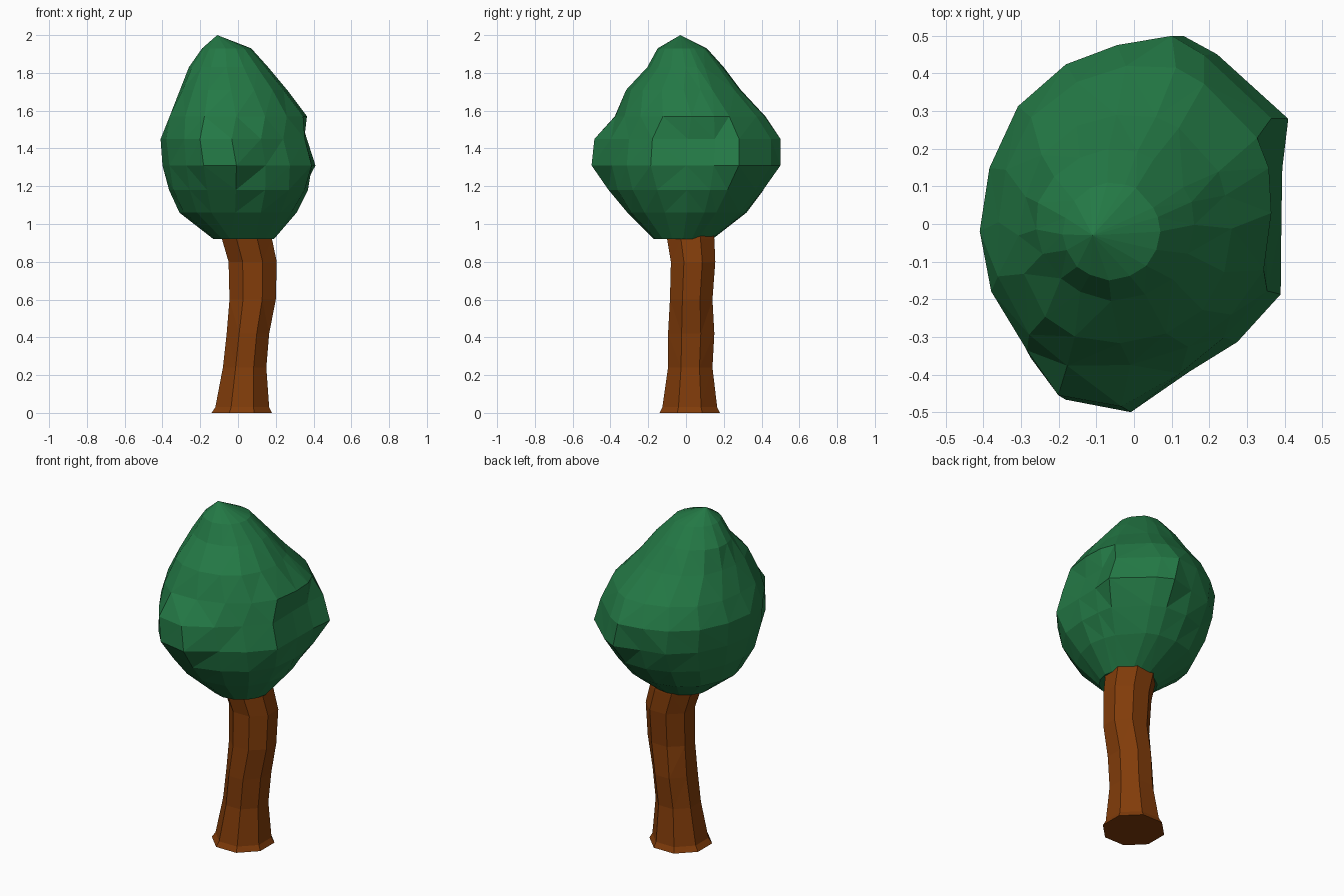
import bpy, bmesh, math, random
from mathutils import Vector

if "Cube" in bpy.data.objects:
    bpy.data.objects.remove(bpy.data.objects["Cube"])

random.seed(4)


def fit(points):
    """Stretch an outline to fill -1..1 in both directions."""
    xs, ys = zip(*points)
    return [((2 * x - max(xs) - min(xs)) / (max(xs) - min(xs)),
             (2 * y - max(ys) - min(ys)) / (max(ys) - min(ys))) for x, y in points]


def circle(n, phase=0.0):
    return fit([(math.cos(math.tau * i / n + phase), math.sin(math.tau * i / n + phase))
                for i in range(n)])


def loft(name, rings, shape, color, tip=None, jitter=0.0):
    """Loft rings (z, xmin, xmax, ymin, ymax); shape(z) gives the unit outline."""
    bm = bmesh.new()
    loops = []
    for z, x0, x1, y0, y1 in rings:
        loop = []
        for u, v in shape(z):
            k = 1 if max(abs(u), abs(v)) > 0.97 else 1 + random.uniform(-jitter, jitter)
            loop.append(bm.verts.new(((x0 + x1) / 2 + u * k * (x1 - x0) / 2,
                                      (y0 + y1) / 2 + v * k * (y1 - y0) / 2, z)))
        loops.append(loop)
    n = len(loops[0])
    for a, b in zip(loops, loops[1:]):
        for i in range(n):
            bm.faces.new((a[i], a[(i + 1) % n], b[(i + 1) % n], b[i]))
    bm.faces.new(loops[0][::-1])
    if tip:
        t = bm.verts.new(tip)
        for i in range(n):
            bm.faces.new((loops[-1][i], loops[-1][(i + 1) % n], t))
    else:
        bm.faces.new(loops[-1])
    bmesh.ops.triangulate(bm, faces=bm.faces[:])
    bmesh.ops.recalc_face_normals(bm, faces=bm.faces[:])
    mesh = bpy.data.meshes.new(name)
    bm.to_mesh(mesh)
    bm.free()
    mat = bpy.data.materials.new(name + "_material")
    mat.diffuse_color = color
    mat.use_nodes = True
    mat.node_tree.nodes["Principled BSDF"].inputs["Base Color"].default_value = mat.diffuse_color
    mesh.materials.append(mat)
    obj = bpy.data.objects.new(name, mesh)
    bpy.context.collection.objects.link(obj)
    return obj


# trunk: slightly bent octagonal column with a flared foot
octagon = circle(8, math.pi / 8)
loft("trunk", [
    (0.00, -0.14, 0.18, -0.14, 0.18),
    (0.03, -0.12, 0.165, -0.125, 0.165),
    (0.24, -0.08, 0.15, -0.095, 0.14),
    (0.42, -0.06, 0.165, -0.095, 0.15),
    (0.60, -0.045, 0.20, -0.085, 0.14),
    (0.80, -0.05, 0.205, -0.08, 0.155),
    (0.92, -0.085, 0.18, -0.10, 0.15),
    (1.00, -0.11, 0.16, -0.11, 0.14),
], lambda z: octagon, (0.22, 0.045, 0.003, 1))

# crown: lumpy egg, widest outline seen from above blended to round at the ends
wide = fit([(0.36, 0), (0.37, 0.14), (0.41, 0.285), (0.21, 0.45), (0.12, 0.5),
            (-0.03, 0.44), (-0.17, 0.41), (-0.30, 0.30), (-0.385, 0.14),
            (-0.41, -0.03), (-0.375, -0.19), (-0.28, -0.35), (-0.20, -0.485),
            (-0.02, -0.50), (0.13, -0.38), (0.25, -0.30), (0.38, -0.19)])
rounded = [tuple(Vector(p).normalized()) for p in wide]


def crown_outline(z):
    t = min(1.0, abs(z - 1.37) / 0.24)
    pts = fit([tuple(Vector(a).lerp(Vector(b), t)) for a, b in zip(wide, rounded)])
    # the upper crown is fuller towards the front left
    full = 0.3 if 1.5 < z < 1.65 else 0.12 if 1.65 < z < 1.8 else 0.0
    return [(u * (1 + full * u * v), v * (1 + full * u * v)) if u < 0 and v < 0 else (u, v)
            for u, v in pts]


loft("crown", [
    (0.92, -0.13, 0.19, -0.17, 0.14),
    (1.06, -0.31, 0.31, -0.31, 0.32),
    (1.18, -0.365, 0.37, -0.41, 0.41),
    (1.31, -0.40, 0.41, -0.50, 0.50),
    (1.45, -0.41, 0.365, -0.485, 0.50),
    (1.57, -0.355, 0.365, -0.37, 0.42),
    (1.71, -0.305, 0.26, -0.315, 0.29),
    (1.83, -0.26, 0.16, -0.205, 0.20),
    (1.93, -0.19, 0.07, -0.15, 0.11),
], crown_outline, (0.017, 0.19, 0.06, 1), tip=(-0.11, -0.03, 2.0), jitter=0.02)
